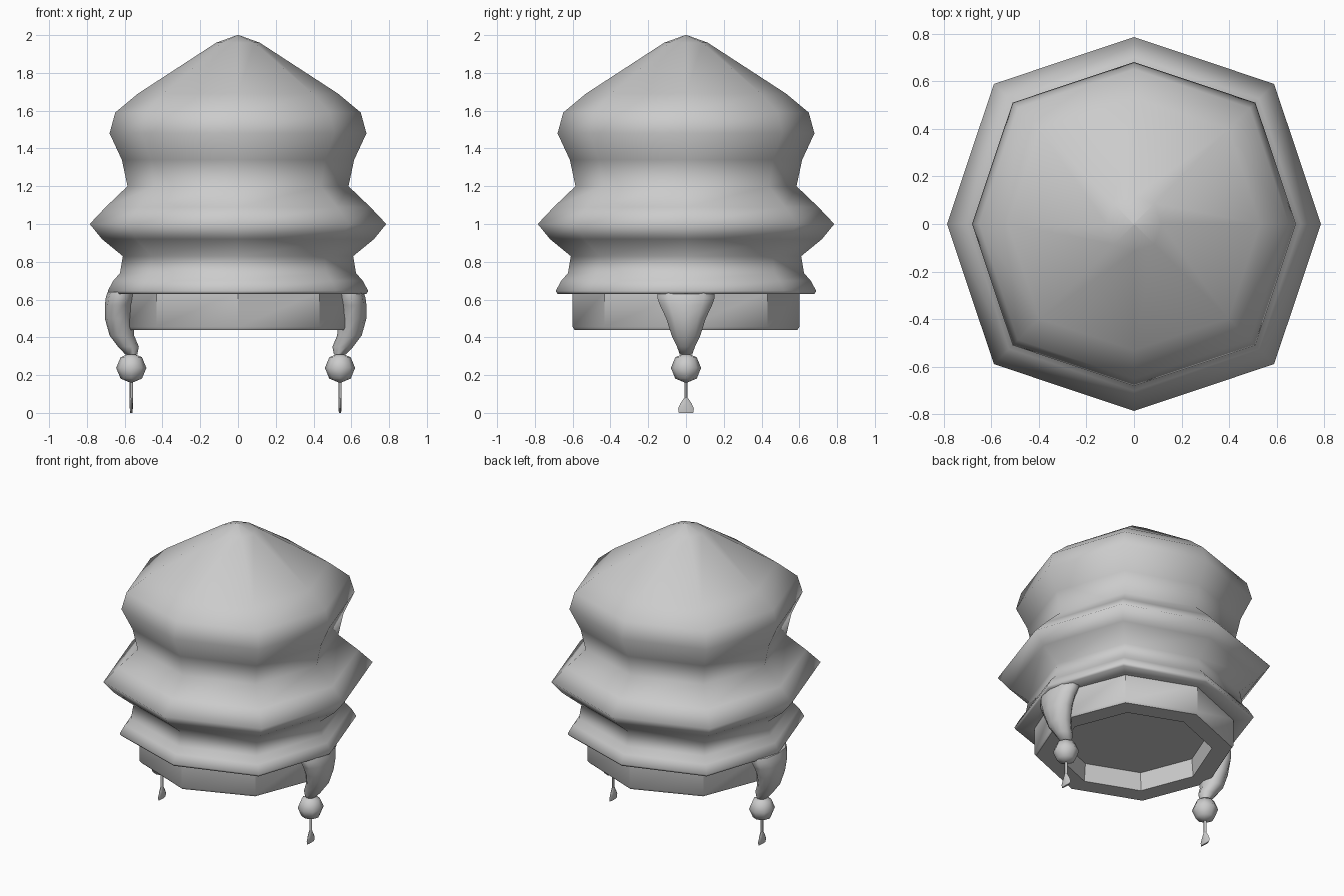
import bpy, math

if "Cube" in bpy.data.objects:
    bpy.data.objects.remove(bpy.data.objects["Cube"])


def loft(name, rings, sides=8, diag=1.0, angle=60, cap_start=True, cap_end=True):
    """Skin horizontal rings (z, centre x, radius x, radius y); diag swells odd corners."""
    verts, faces = [], []
    for z, cx, rx, ry in rings:
        for i in range(sides):
            a = 2 * math.pi * i / sides
            k = diag if i % 2 else 1.0
            verts.append((cx + rx * k * math.cos(a), ry * k * math.sin(a), z))
    for r in range(len(rings) - 1):
        for i in range(sides):
            j = (i + 1) % sides
            faces.append((r * sides + i, r * sides + j,
                          (r + 1) * sides + j, (r + 1) * sides + i))
    if cap_start:
        faces.append(tuple(reversed(range(sides))))
    if cap_end:
        faces.append(tuple(range((len(rings) - 1) * sides, len(rings) * sides)))
    mesh = bpy.data.meshes.new(name)
    mesh.from_pydata(verts, [], faces)
    mesh.polygons.foreach_set("use_smooth", [True] * len(faces))
    mesh.set_sharp_from_angle(angle=math.radians(angle))
    mesh.update()
    ob = bpy.data.objects.new(name, mesh)
    bpy.context.collection.objects.link(ob)
    return ob


# Tiered crown of the hat
crown = [(0.63, 0.58), (0.63, 0.68), (0.645, 0.69), (0.70, 0.66), (0.74, 0.625),
         (0.83, 0.61), (0.92, 0.72), (1.0, 0.785), (1.09, 0.70), (1.2, 0.585),
         (1.34, 0.615), (1.48, 0.68), (1.59, 0.65), (1.69, 0.53),
         (1.96, 0.115), (2.0, 0.004)]
loft("hat_crown", [(z, 0, r, r) for z, r in crown], diag=1.06, angle=95)

# Head band: thick ring with a recessed lining
band = [(0.56, 0.46), (0.44, 0.47), (0.44, 0.59), (0.455, 0.60), (0.64, 0.60)]
loft("head_band", [(z, 0, r, r) for z, r in band], diag=1.015, angle=40)

# Ear flaps with bead, cord and tassel on each side
for side, sx, cx in (("left", -1, -0.565), ("right", 1, 0.54)):
    flap = [(0.31, 0.0, 0.032, 0.035), (0.35, 0.015, 0.055, 0.05),
            (0.41, 0.05, 0.065, 0.08), (0.50, 0.065, 0.075, 0.11),
            (0.57, 0.065, 0.075, 0.145), (0.61, 0.055, 0.08, 0.16),
            (0.64, 0.045, 0.08, 0.16)]
    loft(side + "_ear_flap", [(z, cx + sx * dx, rx, ry) for z, dx, rx, ry in flap], sides=10)

    bpy.ops.mesh.primitive_uv_sphere_add(segments=8, ring_count=4, radius=0.08,
                                         location=(cx, 0, 0.238))
    bead = bpy.context.object
    bead.name = side + "_bead"
    bpy.ops.object.shade_smooth()

    loft(side + "_cord", [(0.06, cx, 0.009, 0.009), (0.18, cx, 0.009, 0.009)], sides=6)
    tassel = [(0.01, 0.006, 0.038), (0.022, 0.008, 0.042),
              (0.05, 0.009, 0.03), (0.08, 0.009, 0.01)]
    loft(side + "_tassel", [(z - 0.01 if z == 0.01 else z, cx, rx, ry) for z, rx, ry in tassel])
